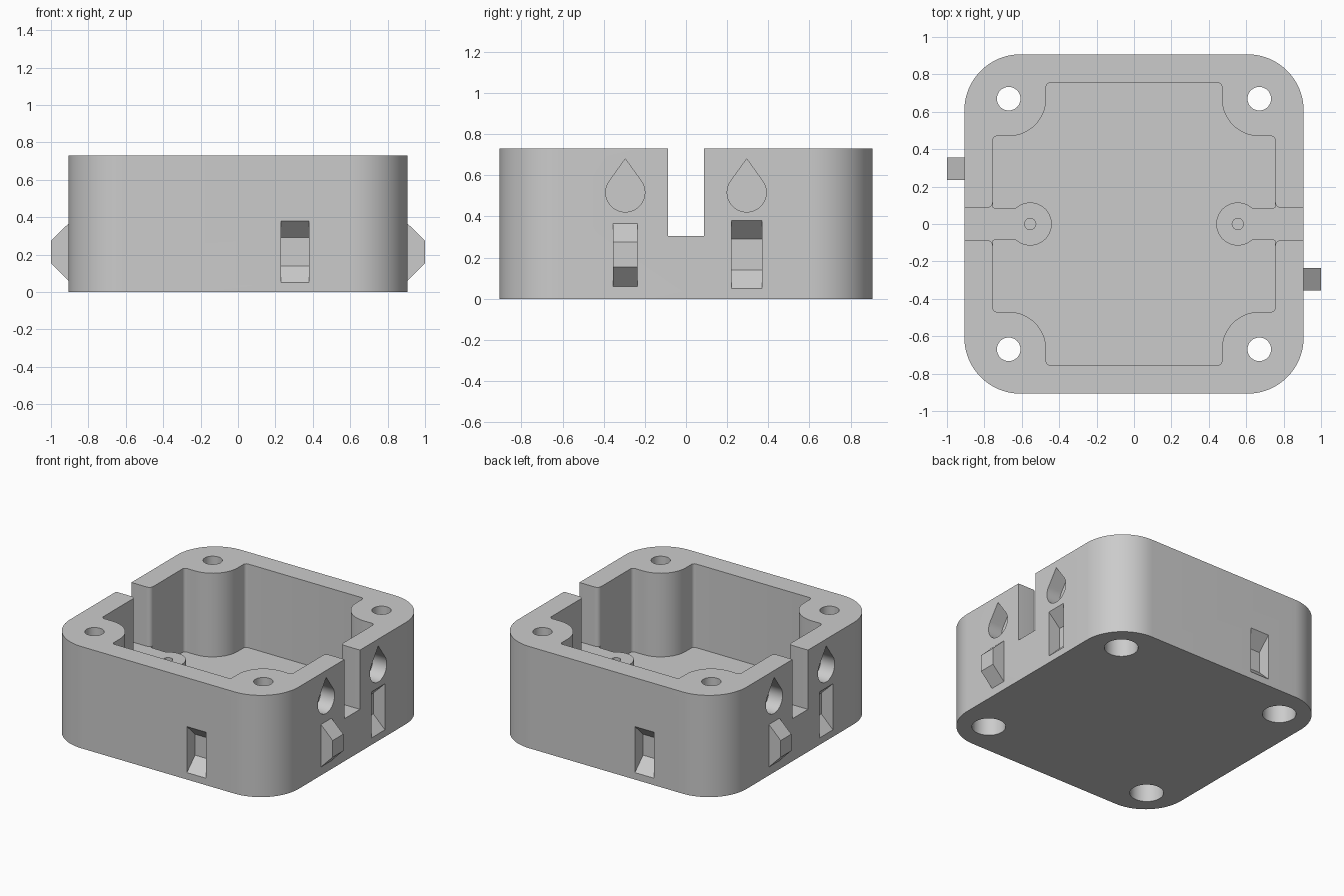
import bpy
import bmesh
from math import sin, cos, pi, radians, acos, degrees

cube = bpy.data.objects.get("Cube")
if cube:
    bpy.data.objects.remove(cube)

grey = bpy.data.materials.new("plain grey")
grey.use_nodes = True
grey.diffuse_color = (0.6, 0.6, 0.6, 1)
grey.node_tree.nodes["Principled BSDF"].inputs["Base Color"].default_value = (0.6, 0.6, 0.6, 1)

HALF, HEIGHT, INNER = 0.907, 0.73, 0.755
FLOOR, SHELF, SLOT = 0.13, 0.305, 0.087
POST, POST_R = 0.67, 0.2


def arc(cx, cy, r, a0, a1, n):
    """Points along an arc, angles in degrees."""
    angles = [radians(a0 + (a1 - a0) * i / n) for i in range(n + 1)]
    return [(cx + r * cos(a), cy + r * sin(a)) for a in angles]


def circle(cx, cy, r, n=48):
    return arc(cx, cy, r, 0, 360, n)[:-1]


def four_way(quadrant):
    """Mirror a counter-clockwise first quadrant into a closed outline."""
    left = [(-x, y) for x, y in reversed(quadrant)]
    half = quadrant + left
    return half + [(-x, -y) for x, y in half]


def prism(name, outline, lo, hi, axis="z", turn=1):
    """Extrude an outline along an axis; turn=-1 spins it half way about z."""
    place = {"z": lambda u, v, w: (u, v, w),
             "y": lambda u, v, w: (u, w, v),
             "x": lambda u, v, w: (w, u, v)}[axis]
    bm = bmesh.new()
    rings = []
    for w in (lo, hi):
        ring = []
        for u, v in outline:
            x, y, z = place(u, v, w)
            ring.append(bm.verts.new((x * turn, y * turn, z)))
        rings.append(ring)
    low, high = rings
    bm.faces.new(low)
    bm.faces.new(high)
    for i in range(len(low)):
        j = (i + 1) % len(low)
        bm.faces.new((low[i], low[j], high[j], high[i]))
    bmesh.ops.recalc_face_normals(bm, faces=bm.faces)
    mesh = bpy.data.meshes.new(name)
    bm.to_mesh(mesh)
    bm.free()
    mesh.materials.append(grey)
    obj = bpy.data.objects.new(name, mesh)
    bpy.context.collection.objects.link(obj)
    return obj


def activate(obj):
    bpy.ops.object.select_all(action="DESELECT")
    obj.select_set(True)
    bpy.context.view_layer.objects.active = obj


def cut(obj, cutter):
    """Subtract the cutter and throw it away."""
    cutter.hide_render = True
    mod = obj.modifiers.new("cut", "BOOLEAN")
    mod.operation = "DIFFERENCE"
    mod.solver = "EXACT"
    mod.object = cutter
    activate(obj)
    bpy.ops.object.modifier_apply(modifier=mod.name)
    bpy.data.objects.remove(cutter)


def smooth(obj):
    activate(obj)
    bpy.ops.object.shade_smooth_by_angle(angle=radians(30))


# Rounded outer shell
corner = HALF - 0.3
shell = prism("case_shell", four_way(arc(corner, corner, 0.3, 0, 90, 20)), 0, HEIGHT)

# Cavity that leaves a round screw post in every corner
edge, f = POST - POST_R, 0.022
quadrant = arc(INNER - f, edge - f, f, 0, 90, 5)
quadrant += arc(POST, POST, POST_R, 270, 180, 20)
quadrant += arc(edge - f, INNER - f, f, 0, 90, 5)
cut(shell, prism("cavity_cutter", four_way(quadrant), FLOOR, 1))

# Screw holes with wide pockets underneath
for sx in (-1, 1):
    for sy in (-1, 1):
        cut(shell, prism("screw_cutter", circle(sx * POST, sy * POST, 0.063), -0.1, 1))
        cut(shell, prism("pocket_cutter", circle(sx * POST, sy * POST, 0.11), -0.1, 0.25))

# Side openings: slot flared toward the cavity, teardrops, and latch sockets
r = 0.03
flare = [(1.1, SLOT)] + arc(INNER + r, SLOT + r, r, 270, 180, 6) + [(0.7, SLOT + r)]
slot_outline = flare + [(x, -y) for x, y in reversed(flare)]
drop_r, drop_z, tip_z = 0.095, 0.517, 0.68
spread = degrees(acos(drop_r / (tip_z - drop_z)))
socket = [(0.95, 0.05), (HALF, 0.05), (0.815, 0.14),
          (0.815, 0.29), (HALF, 0.38), (0.95, 0.38)]
front_socket = [(-d, z) for d, z in socket]

for turn in (1, -1):
    cut(shell, prism("slot_cutter", slot_outline, SHELF, 1, turn=turn))
    for y in (-0.295, 0.295):
        drop = arc(y, drop_z, drop_r, 90 + spread, 450 - spread, 36) + [(y, tip_z)]
        cut(shell, prism("teardrop_cutter", drop, HALF - 0.11, 1.1, "x", turn))
    cut(shell, prism("side_socket_cutter", socket, 0.22, 0.37, "y", turn))
    cut(shell, prism("end_socket_cutter", front_socket_yz := front_socket, 0.23, 0.38, "x", turn))
smooth(shell)

# Latch pegs and the keyhole-shaped ledges inside the slots
peg = [(0.88, 0.06), (HALF, 0.06), (1, 0.155), (1, 0.275), (HALF, 0.365), (0.88, 0.365)]
boss_x, boss_r = 0.555, 0.115
bend = 47.5
ledge = arc(boss_x, 0, boss_r, bend, 360 - bend, 40)
ledge += [(INNER, -SLOT), (INNER, SLOT)]
for turn, side in ((1, "left"), (-1, "right")):
    prism(side + "_latch_peg", peg, -0.355, -0.235, "y", turn)
    boss = prism(side + "_slot_ledge", ledge, FLOOR - 0.01, SHELF, turn=turn)
    cut(boss, prism("pilot_cutter", circle(boss_x, 0, 0.03, 24), FLOOR, 0.5, turn=turn))
    smooth(boss)
